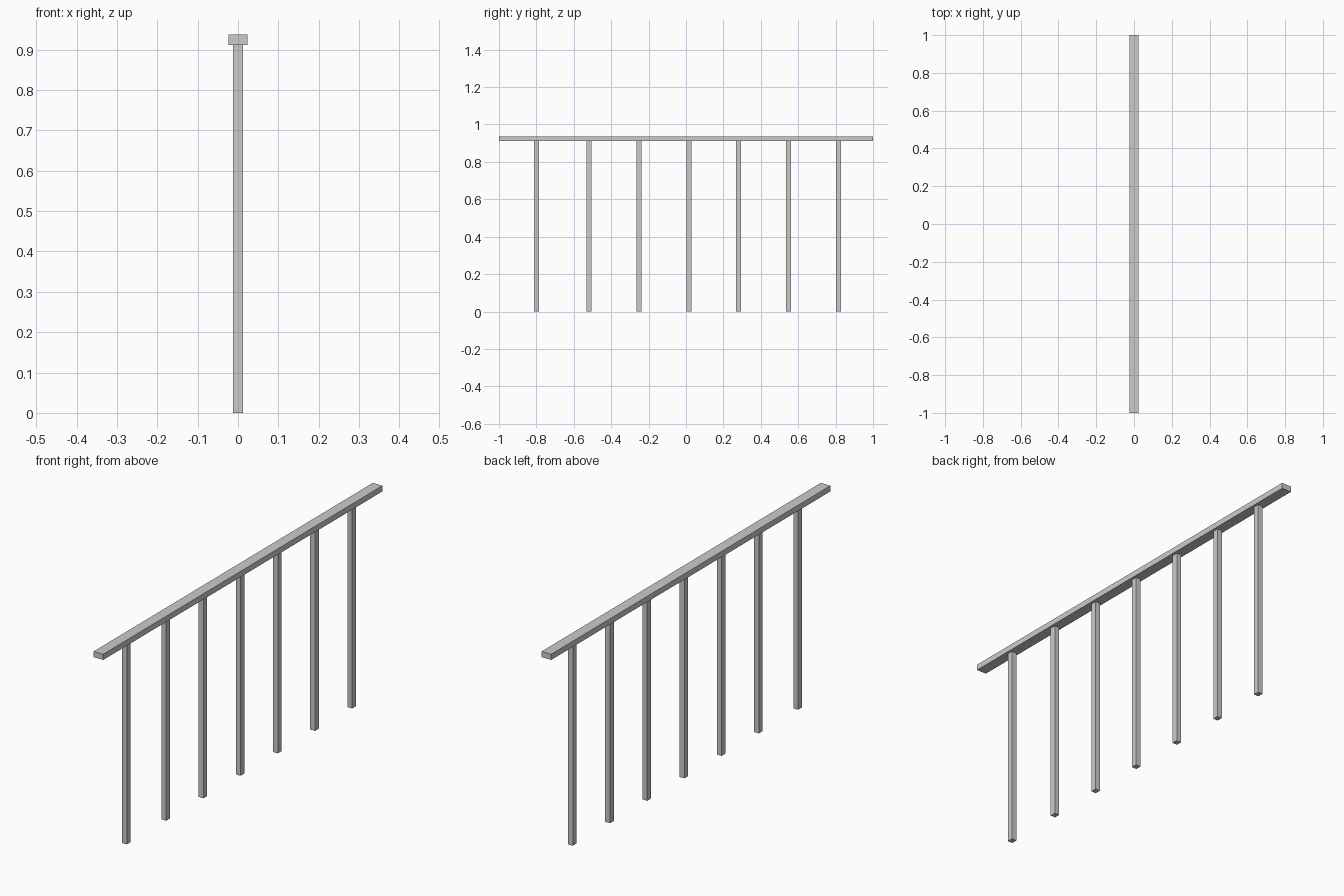
import bpy

if "Cube" in bpy.data.objects:
    bpy.data.objects.remove(bpy.data.objects["Cube"])


def box(name, size, center):
    bpy.ops.mesh.primitive_cube_add(size=1, location=center)
    ob = bpy.context.object
    ob.name = name
    ob.scale = size
    bpy.ops.object.transform_apply(location=False, rotation=False, scale=True)
    return ob


RAIL_BOTTOM, RAIL_TOP = 0.911, 0.937

# Flat handrail
box("handrail", (0.048, 2.0, RAIL_TOP - RAIL_BOTTOM),
    (0, 0, (RAIL_TOP + RAIL_BOTTOM) / 2))

# Balusters: six evenly spaced, the first slightly further out
positions = [-0.799] + [-0.518 + 0.2665 * i for i in range(6)]
for i, y in enumerate(positions):
    box(f"baluster_{i + 1}", (0.024, 0.027, RAIL_BOTTOM), (0, y, RAIL_BOTTOM / 2))
